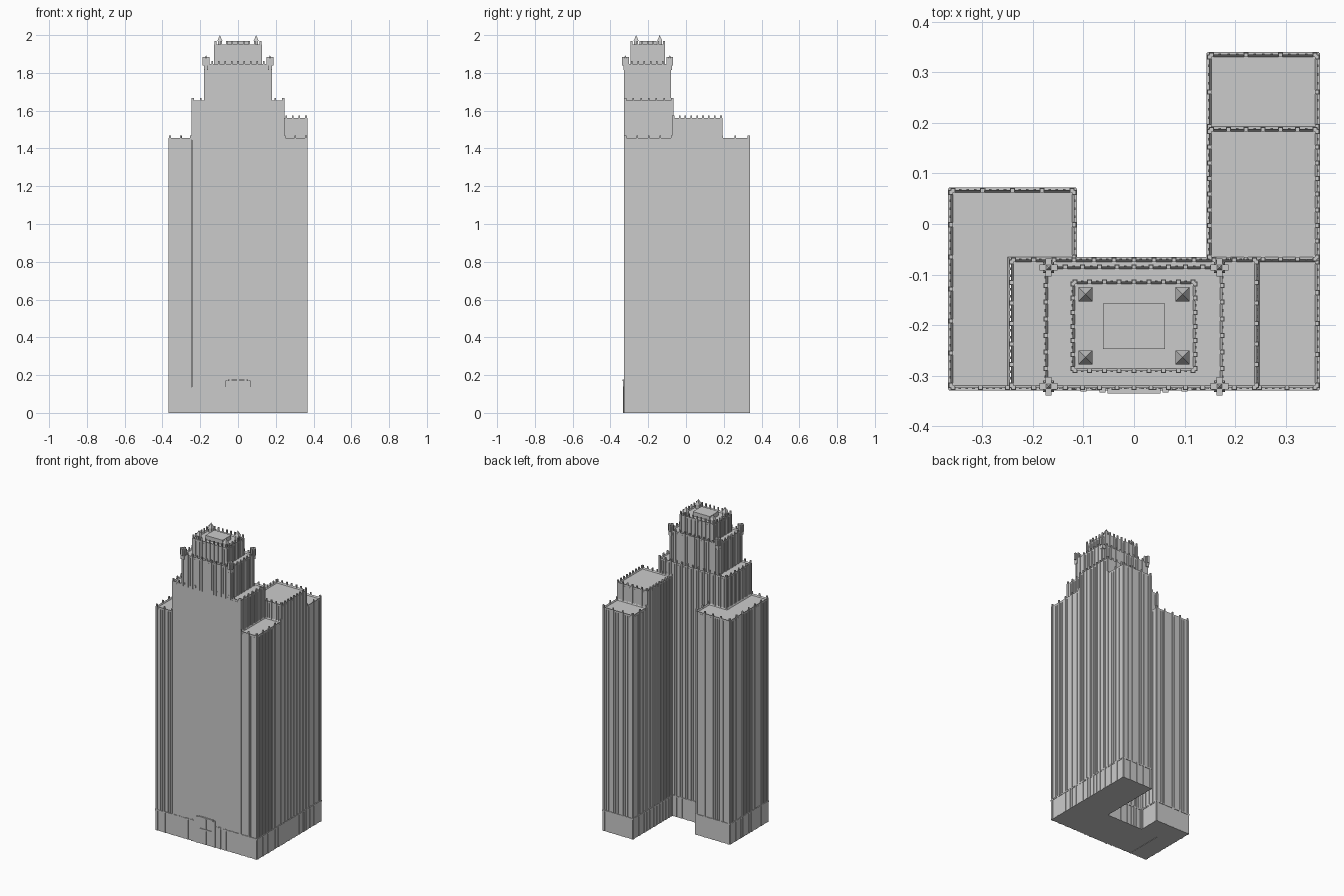
import bpy
import bmesh
from mathutils import Matrix, Vector

if "Cube" in bpy.data.objects:
    bpy.data.objects.remove(bpy.data.objects["Cube"], do_unlink=True)

stone = bpy.data.materials.new("light_grey_stone")
stone.use_nodes = True
GREY = (0.6, 0.6, 0.6, 1)
stone.diffuse_color = GREY
stone.node_tree.nodes["Principled BSDF"].inputs["Base Color"].default_value = GREY


def finish(name, bm):
    bmesh.ops.recalc_face_normals(bm, faces=bm.faces)
    mesh = bpy.data.meshes.new(name)
    bm.to_mesh(mesh)
    bm.free()
    mesh.materials.append(stone)
    obj = bpy.data.objects.new(name, mesh)
    bpy.context.scene.collection.objects.link(obj)
    return obj


def box(bm, x0, x1, y0, y1, z0, z1):
    lo, hi = Vector((x0, y0, z0)), Vector((x1, y1, z1))
    size = Matrix.Diagonal((hi - lo).to_4d())
    size[3][3] = 1
    bmesh.ops.create_cube(bm, size=1, matrix=Matrix.Translation((lo + hi) / 2) @ size)


def pyramid(bm, x, y, half, z0, z1):
    bmesh.ops.create_cone(bm, cap_ends=True, segments=4, radius1=half * 2 ** 0.5, radius2=0,
                          depth=z1 - z0, matrix=Matrix.Translation((x, y, (z0 + z1) / 2))
                          @ Matrix.Rotation(0.7853982, 4, "Z"))


def strip(bm, centre, along, width, depth, z0, z1, inner=0.002):
    """Vertical bar on a wall: inner is how far it reaches behind the wall face."""
    out = Vector((along.y, -along.x))
    a = centre - along * width / 2 - out * inner
    b = centre + along * width / 2 + out * depth
    box(bm, min(a.x, b.x), max(a.x, b.x), min(a.y, b.y), max(a.y, b.y), z0, z1)


def rect(x0, x1, y0, y1):
    return [(x0, y0), (x1, y0), (x1, y1), (x0, y1)]


def block(name, pts, top, step, starts, merlon=0.014, sunk=0.01):
    """Block with sunken roof, piers, thin mullions and merlons; starts = pier foot per edge."""
    bm = bmesh.new()
    floor = min([s for s in starts if s is not None])
    face = bm.faces.new([bm.verts.new((x, y, floor)) for x, y in pts])
    ext = bmesh.ops.extrude_face_region(bm, geom=[face], use_keep_orig=True)
    up = [v for v in ext["geom"] if isinstance(v, bmesh.types.BMVert)]
    roof = [f for f in ext["geom"] if isinstance(f, bmesh.types.BMFace)]
    bmesh.ops.translate(bm, verts=up, vec=(0, 0, top - floor))
    bmesh.ops.recalc_face_normals(bm, faces=bm.faces)
    bmesh.ops.inset_region(bm, faces=roof, thickness=0.005, use_even_offset=True)
    bmesh.ops.translate(bm, verts=roof[0].verts, vec=(0, 0, -sunk))
    for i, start in enumerate(starts):
        if start is None:
            continue
        a, b = Vector(pts[i]), Vector(pts[(i + 1) % len(pts)])
        along = (b - a).normalized()
        a, b = a + along * 0.005, b - along * 0.005
        bays = max(1, round((b - a).length / step))
        fins = max(2, round(step / 0.015))
        for k in range(bays * fins + 1):
            p = a.lerp(b, k / (bays * fins))
            if k % fins == 0:
                strip(bm, p, along, 0.01, 0.004, start, top)
                strip(bm, p, along, 0.008, 0.003, top - 0.004, top + merlon, 0.005)
            else:
                strip(bm, p, along, 0.005, 0.002, start, top - 0.012)
    return finish(name, bm)


# Main masses, rising from the ground
W, F, B = 0.363, -0.324, -0.07
LOW = 1.455
block("left_wing", [(-W, F), (-0.245, F), (-0.245, B), (-0.118, B), (-0.118, 0.067), (-W, 0.067)],
      LOW, 0.06, [0, None, None, 0, 0, 0])
block("tower_body", rect(-0.243, 0.243, F, B), 1.653, 0.04, [0, LOW - 0.01, 0, LOW - 0.01])
block("right_front", rect(0.243, W, F, B), LOW, 0.06, [0, 0, None, None])
block("raised_wing", rect(0.148, W, B, 0.188), 1.56, 0.032, [LOW - 0.01, 0, LOW - 0.01, 0])
block("rear_wing", rect(0.148, W, 0.188, 0.335), LOW, 0.06, [None, 0, 0, 0])
for part in ("raised_wing", "tower_body"):
    assert part in bpy.data.objects

# Stepped tower top
block("upper_tower", rect(-0.175, 0.175, F, -0.084), 1.848, 0.035, [1.64] * 4)
block("crown", rect(-0.122, 0.122, -0.291, -0.114), 1.95, 0.03, [1.836] * 4, 0.02)

# Lower storeys: closed plinth with wide piers and a ledge
outline = [(-W, F), (W, F), (W, 0.335), (0.148, 0.335), (0.148, B), (-0.118, B),
           (-0.118, 0.067), (-W, 0.067)]
bm = bmesh.new()
for i, p in enumerate(outline):
    a, b = Vector(p), Vector(outline[(i + 1) % len(outline)])
    along = (b - a).normalized()
    length = (b - a).length
    mid = (a + b) / 2
    strip(bm, mid, along, length, 0.002, 0, 0.128)
    strip(bm, mid, along, length + 0.006, 0.005, 0.128, 0.136)
    bays = max(2, round(length / 0.055))
    for k in range(bays + 1):
        q = (a + along * 0.007).lerp(b - along * 0.007, k / bays)
        strip(bm, q, along, 0.014, 0.0045, 0, 0.138)
finish("plinth", bm)

# Entrance panel, canopy and side pilasters
bm = bmesh.new()
box(bm, -0.062, 0.062, -0.3295, -0.32, 0, 0.165)
box(bm, -0.052, 0.052, -0.335, -0.32, 0.168, 0.176)
box(bm, -0.045, 0.045, -0.334, -0.32, 0.092, 0.1)
for s in (-1, 1):
    box(bm, s * 0.062 - 0.006, s * 0.062 + 0.006, -0.333, -0.32, 0, 0.172)
    box(bm, s * 0.1 - 0.006, s * 0.1 + 0.006, -0.331, -0.32, 0, 0.14)
box(bm, -0.003, 0.003, -0.332, -0.32, 0, 0.165)
finish("entrance", bm)

# Corner turrets with cross-shaped plan
bm = bmesh.new()
for x in (-0.169, 0.169):
    for y in (-0.321, -0.086):
        box(bm, x - 0.011, x + 0.011, y - 0.011, y + 0.011, 1.815, 1.875)
        box(bm, x - 0.018, x + 0.018, y - 0.006, y + 0.006, 1.84, 1.885)
        box(bm, x - 0.006, x + 0.006, y - 0.018, y + 0.018, 1.84, 1.885)
        pyramid(bm, x, y, 0.011, 1.875, 1.893)
finish("corner_turrets", bm)

# Roof finials and penthouse
bm = bmesh.new()
for x in (-0.096, 0.096):
    for y in (-0.264, -0.139):
        box(bm, x - 0.011, x + 0.011, y - 0.011, y + 0.011, 1.93, 1.968)
        pyramid(bm, x, y, 0.014, 1.968, 2.0)
finish("roof_finials", bm)
bm = bmesh.new()
box(bm, -0.061, 0.061, -0.247, -0.157, 1.93, 1.968)
finish("penthouse", bm)
